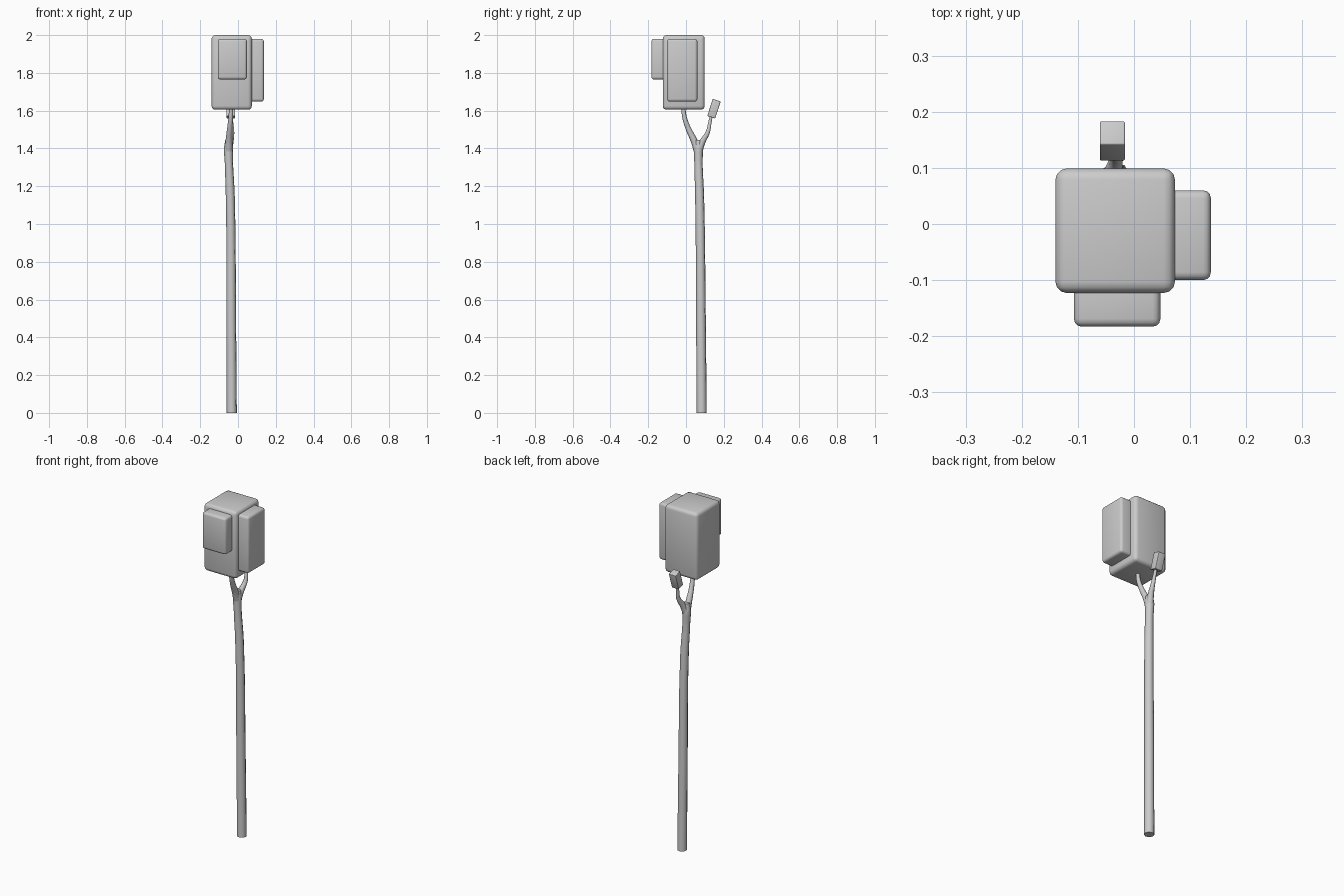
import bpy, math
from mathutils import Vector

cube = bpy.data.objects.get("Cube")
if cube:
    bpy.data.objects.remove(cube, do_unlink=True)

# One plain grey for the whole tree
grey = bpy.data.materials.new("light grey")
grey.use_nodes = True
colour = (0.6, 0.6, 0.6, 1)
grey.diffuse_color = colour
grey.node_tree.nodes["Principled BSDF"].inputs["Base Color"].default_value = colour


def rounded_box(name, low, high, bevel, tilt=0):
    """Box between two corners, with rounded edges and a tilt about x."""
    low, high = Vector(low), Vector(high)
    bpy.ops.mesh.primitive_cube_add(size=1, location=(low + high) / 2)
    box = bpy.context.object
    box.name = name
    box.scale = high - low
    bpy.ops.object.transform_apply(location=False, rotation=False, scale=True)
    mod = box.modifiers.new("rounding", "BEVEL")
    mod.width = bevel
    mod.segments = 3
    bpy.ops.object.modifier_apply(modifier=mod.name)
    box.rotation_euler.x = math.radians(tilt)
    box.data.materials.append(grey)
    bpy.ops.object.shade_smooth_by_angle(angle=math.radians(40))


def limb(name, points):
    """Tapering tube through (x, y, z, radius) points, as a capped mesh."""
    curve = bpy.data.curves.new(name, "CURVE")
    curve.dimensions = "3D"
    curve.bevel_depth = 1
    curve.bevel_resolution = 2
    curve.resolution_u = 4
    curve.use_fill_caps = True
    spline = curve.splines.new("BEZIER")
    spline.bezier_points.add(len(points) - 1)
    for knot, (x, y, z, radius) in zip(spline.bezier_points, points):
        knot.co = (x, y, z)
        knot.radius = radius
        knot.handle_left_type = knot.handle_right_type = "AUTO"
    obj = bpy.data.objects.new(name, curve)
    bpy.context.collection.objects.link(obj)
    bpy.ops.object.select_all(action="DESELECT")
    obj.select_set(True)
    bpy.context.view_layer.objects.active = obj
    bpy.ops.object.convert(target="MESH")
    obj = bpy.context.object
    obj.data.materials.clear()
    obj.data.materials.append(grey)
    bpy.ops.object.shade_smooth_by_angle(angle=math.radians(50))


# Foliage blocks
rounded_box("main_foliage", (-0.14, -0.123, 1.605), (0.073, 0.099, 2.0), 0.02)
rounded_box("left_foliage", (0.03, -0.1, 1.648), (0.137, 0.06, 1.98), 0.014)
rounded_box("front_foliage", (-0.107, -0.183, 1.765), (0.047, -0.08, 1.98), 0.014)
rounded_box("small_back_foliage", (-0.061, 0.126, 1.563), (-0.016, 0.17, 1.658), 0.003, -18)

# Trunk and its fork
limb("trunk", [(-0.033, 0.083, 0, 0.027), (-0.036, 0.079, 0.5, 0.026),
               (-0.041, 0.072, 1.15, 0.024), (-0.048, 0.066, 1.32, 0.022),
               (-0.05, 0.066, 1.4, 0.025), (-0.048, 0.067, 1.445, 0.019)])
limb("front_branch", [(-0.049, 0.06, 1.39, 0.02), (-0.048, 0.043, 1.44, 0.018),
                      (-0.043, 0.01, 1.51, 0.014), (-0.038, -0.009, 1.57, 0.012),
                      (-0.037, -0.014, 1.63, 0.01)])
limb("back_branch", [(-0.049, 0.07, 1.39, 0.02), (-0.04, 0.087, 1.435, 0.017),
                     (-0.031, 0.115, 1.485, 0.012), (-0.034, 0.127, 1.54, 0.009),
                     (-0.037, 0.137, 1.59, 0.008)])
